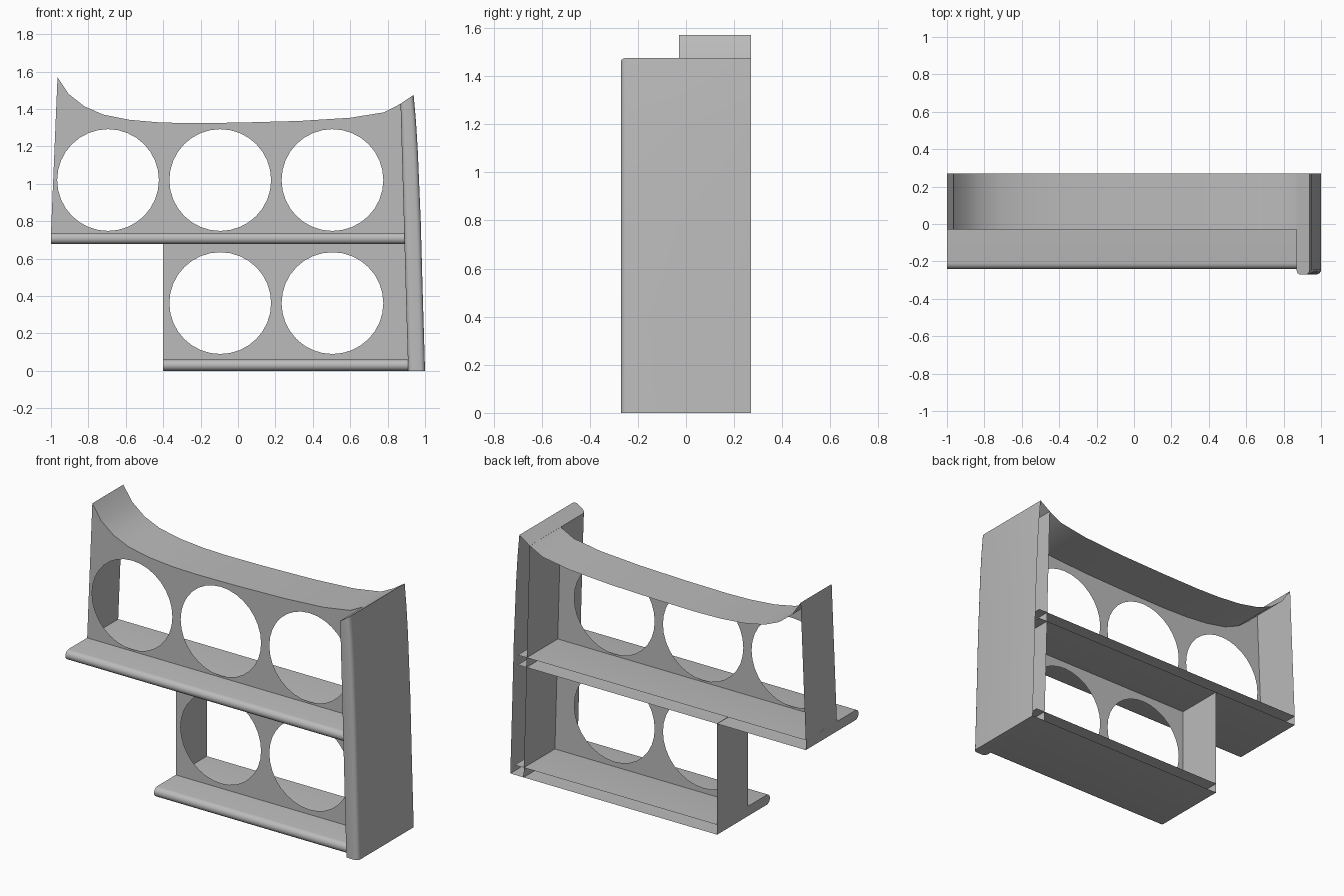
import bpy, bmesh, math
from mathutils import Vector

cube = bpy.data.objects.get("Cube")
if cube:
    bpy.data.objects.remove(cube, do_unlink=True)

grey = bpy.data.materials.new("plain grey")
grey.use_nodes = True
colour = (0.5, 0.5, 0.5, 1)
grey.diffuse_color = colour
grey.node_tree.nodes["Principled BSDF"].inputs["Base Color"].default_value = colour

BACK, FACE = 0.27, -0.03


def finish(name, mesh):
    mesh.materials.clear()
    mesh.materials.append(grey)
    obj = bpy.data.objects.new(name, mesh)
    bpy.context.collection.objects.link(obj)
    bpy.ops.object.select_all(action='DESELECT')
    obj.select_set(True)
    bpy.context.view_layer.objects.active = obj
    bpy.ops.object.shade_smooth_by_angle(angle=math.radians(32))
    return obj


def loft(name, rows, caps=()):
    """Skin a list of open rows of points, with flat caps on chosen rows."""
    bm = bmesh.new()
    grid = [[bm.verts.new(p) for p in row] for row in rows]
    for a, b in zip(grid, grid[1:]):
        for i in range(len(a) - 1):
            bm.faces.new((a[i], a[i + 1], b[i + 1], b[i]))
    for i in caps:
        bm.faces.new(grid[i])
    bmesh.ops.recalc_face_normals(bm, faces=bm.faces[:])
    mesh = bpy.data.meshes.new(name)
    bm.to_mesh(mesh)
    bm.free()
    return finish(name, mesh)


def sheet(name, path):
    """Thin casing running from the front panel to the open back."""
    return loft(name, [[(x, y, z) for x, z in path] for y in (FACE, BACK)])


def panel(name, outline, centres, radius=0.272, sides=32):
    """Flat front panel with round openings."""
    curve = bpy.data.curves.new(name, 'CURVE')
    curve.dimensions = '2D'
    curve.fill_mode = 'BOTH'
    loops = [outline]
    for cx, cz in centres:
        loops.append([(cx + radius * math.cos(math.tau * i / sides),
                       cz + radius * math.sin(math.tau * i / sides)) for i in range(sides)])
    for loop in loops:
        spline = curve.splines.new('POLY')
        spline.points.add(len(loop) - 1)
        for point, (x, z) in zip(spline.points, loop):
            point.co = (x, z, 0, 1)
        spline.use_cyclic_u = True
    temp = bpy.data.objects.new(name + "_outline", curve)
    bpy.context.collection.objects.link(temp)
    graph = bpy.context.evaluated_depsgraph_get()
    mesh = bpy.data.meshes.new_from_object(temp.evaluated_get(graph))
    bpy.data.objects.remove(temp, do_unlink=True)
    for v in mesh.vertices:
        v.co = (v.co.x, FACE, v.co.y)
    return finish(name, mesh)


def shelf(name, left, right, bottom, r=0.03):
    """Shelf with a half-round front edge and an open back."""
    profile = [(BACK, bottom + 2 * r)]
    for i in range(9):
        a = math.pi * i / 8
        profile.append((-0.21 - r * math.sin(a), bottom + r + r * math.cos(a)))
    profile.append((BACK, bottom))
    return loft(name, [[(x, y, z) for y, z in profile] for x in (left, right)], caps=(0,))


# Sagging top line, left to right
top = [(-0.965, 1.57), (-0.905, 1.48), (-0.82, 1.413), (-0.72, 1.37), (-0.58, 1.342),
       (-0.42, 1.328), (-0.26, 1.324), (0, 1.327), (0.33, 1.336), (0.6, 1.353),
       (0.78, 1.382), (0.87, 1.428)]
columns = (-0.695, -0.095, 0.505)

# Upper compartment
sheet("upper_casing", [(-1, 0.735)] + top)
panel("upper_front_panel", [(-1, 0.735)] + top + [(0.89, 0.735)],
      [(x, 1.02) for x in columns])
shelf("upper_shelf", -1, 0.95, 0.678)

# Lower compartment
sheet("lower_left_wall", [(-0.4, 0.06), (-0.4, 0.68)])
panel("lower_front_panel", [(-0.4, 0.06), (-0.4, 0.68), (0.893, 0.68), (0.908, 0.06)],
      [(x, 0.362) for x in columns[1:]])
shelf("lower_shelf", -0.4, 0.97, 0)

# Tall side wall: rounded section, leaning in towards the sloped top
section = [(0, BACK)]
for i in range(5):
    a = math.pi / 2 * i / 4
    section.append((0.28 * (1 - math.cos(a)), -0.245 - 0.025 * math.sin(a)))
section += [(1 - u, y) for u, y in reversed(section)]
levels = [((0.91, 0), (1, 0)), ((0.898, 0.4), (0.988, 0.4)), ((0.887, 0.8), (0.977, 0.8)),
          ((0.876, 1.18), (0.961, 1.18)), ((0.872, 1.33), (0.951, 1.34)),
          ((0.869, 1.428), (0.939, 1.475))]
rows = []
for inner, outer in levels:
    a, b = Vector(inner), Vector(outer)
    rows.append([(a.lerp(b, u).x, y, a.lerp(b, u).y) for u, y in section])
loft("tall_side_wall", rows, caps=(0, -1))
